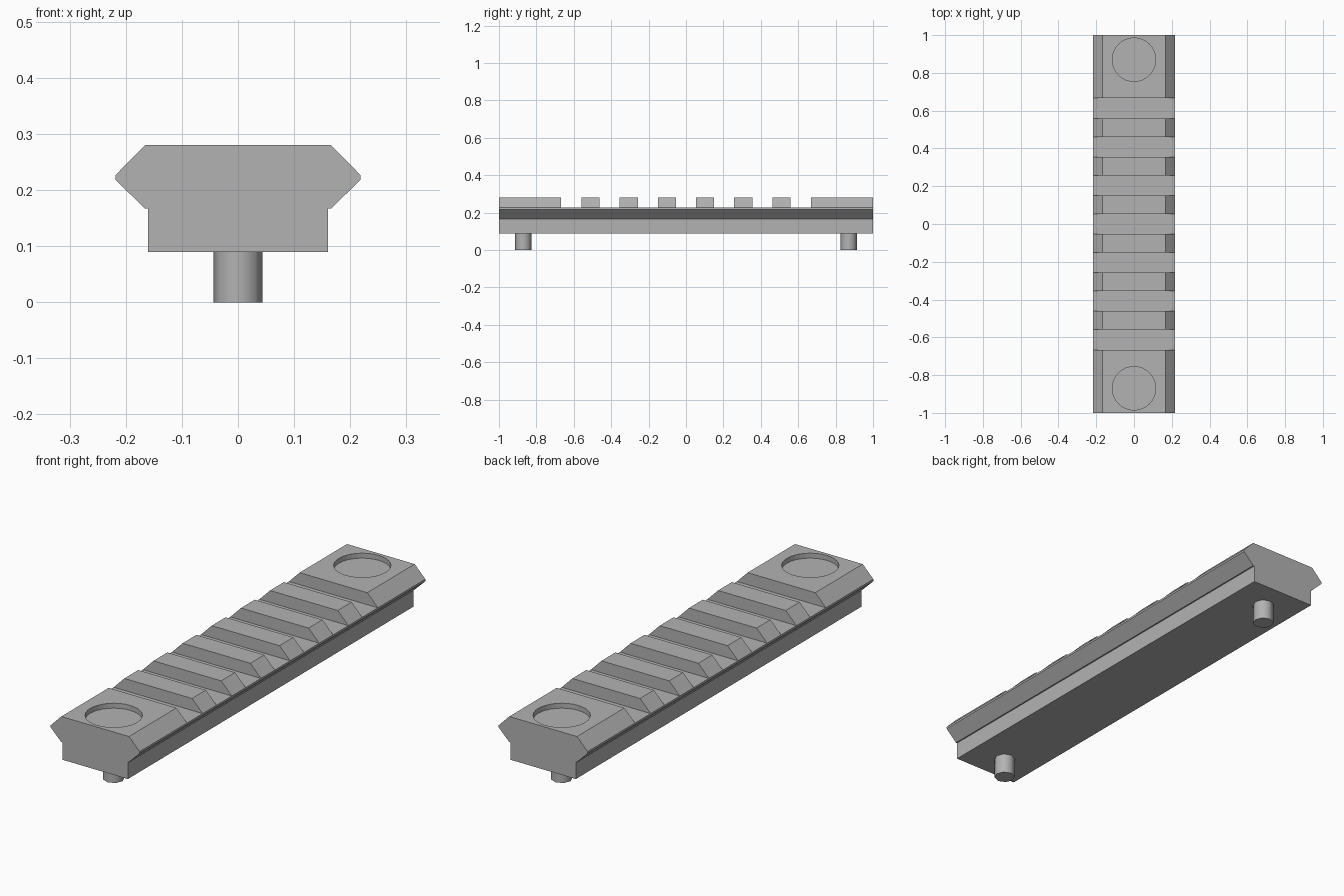
import bpy, bmesh, math

cube = bpy.data.objects.get("Cube")
if cube:
    bpy.data.objects.remove(cube, do_unlink=True)

grey = bpy.data.materials.new("plain_grey")
grey.use_nodes = True
COLOUR = (0.45, 0.45, 0.45, 1)
grey.diffuse_color = COLOUR
grey.node_tree.nodes["Principled BSDF"].inputs["Base Color"].default_value = COLOUR

SLOT_FLOOR, TOP, BASE = 0.227, 0.28, 0.09
FASTENER_Y = 0.87


def finish(obj, name):
    obj.name = obj.data.name = name
    obj.data.materials.clear()
    obj.data.materials.append(grey)
    return obj


def box(y0, y1, z0, z1):
    bpy.ops.mesh.primitive_cube_add(size=1, location=(0, (y0 + y1) / 2, (z0 + z1) / 2))
    obj = bpy.context.object
    obj.scale = (1, y1 - y0, z1 - z0)
    return obj


def cylinder(radius, y, z0, z1, sides):
    bpy.ops.mesh.primitive_cylinder_add(vertices=sides, radius=radius, depth=z1 - z0,
                                        location=(0, y, (z0 + z1) / 2))
    return bpy.context.object


def cut(target, cutter):
    cutter.hide_render = True
    bpy.context.view_layer.objects.active = target
    mod = target.modifiers.new("cut", "BOOLEAN")
    mod.operation, mod.solver, mod.object = "DIFFERENCE", "EXACT", cutter
    bpy.ops.object.modifier_apply(modifier=mod.name)
    bpy.data.objects.remove(cutter, do_unlink=True)


# Rail: mirrored half profile extruded along y
half = [(0.16, BASE), (0.16, 0.167), (0.166, 0.167),
        (0.218, 0.218), (0.218, SLOT_FLOOR), (0.166, TOP)]
profile = half + [(-x, z) for x, z in reversed(half)]
bm = bmesh.new()
face = bm.faces.new([bm.verts.new((x, -1, z)) for x, z in profile])
ext = bmesh.ops.extrude_face_region(bm, geom=[face])
bmesh.ops.translate(bm, vec=(0, 2, 0),
                    verts=[v for v in ext["geom"] if isinstance(v, bmesh.types.BMVert)])
bmesh.ops.recalc_face_normals(bm, faces=bm.faces)
mesh = bpy.data.meshes.new("rail")
bm.to_mesh(mesh)
bm.free()
rail = bpy.data.objects.new("rail", mesh)
bpy.context.collection.objects.link(rail)
finish(rail, "rail")

# Cross slots between the ribs
RIBS, PITCH, RIB_WIDTH, END = 6, 0.204, 0.097, 0.668
centres = [(i - (RIBS - 1) / 2) * PITCH for i in range(RIBS)]
starts = [-END] + [c + RIB_WIDTH / 2 for c in centres]
ends = [c - RIB_WIDTH / 2 for c in centres] + [END]
for y0, y1 in zip(starts, ends):
    cut(rail, box(y0, y1, SLOT_FLOOR, TOP + 0.1))

# Round recess above and pin below at each end
for side, label in ((-1, "front"), (1, "back")):
    y = side * FASTENER_Y
    cut(rail, cylinder(0.115, y, TOP - 0.022, TOP + 0.1, 32))
    pin = finish(cylinder(0.044, y, 0, BASE, 8), label + "_pin")
    bpy.ops.object.shade_smooth_by_angle(angle=math.radians(50))
